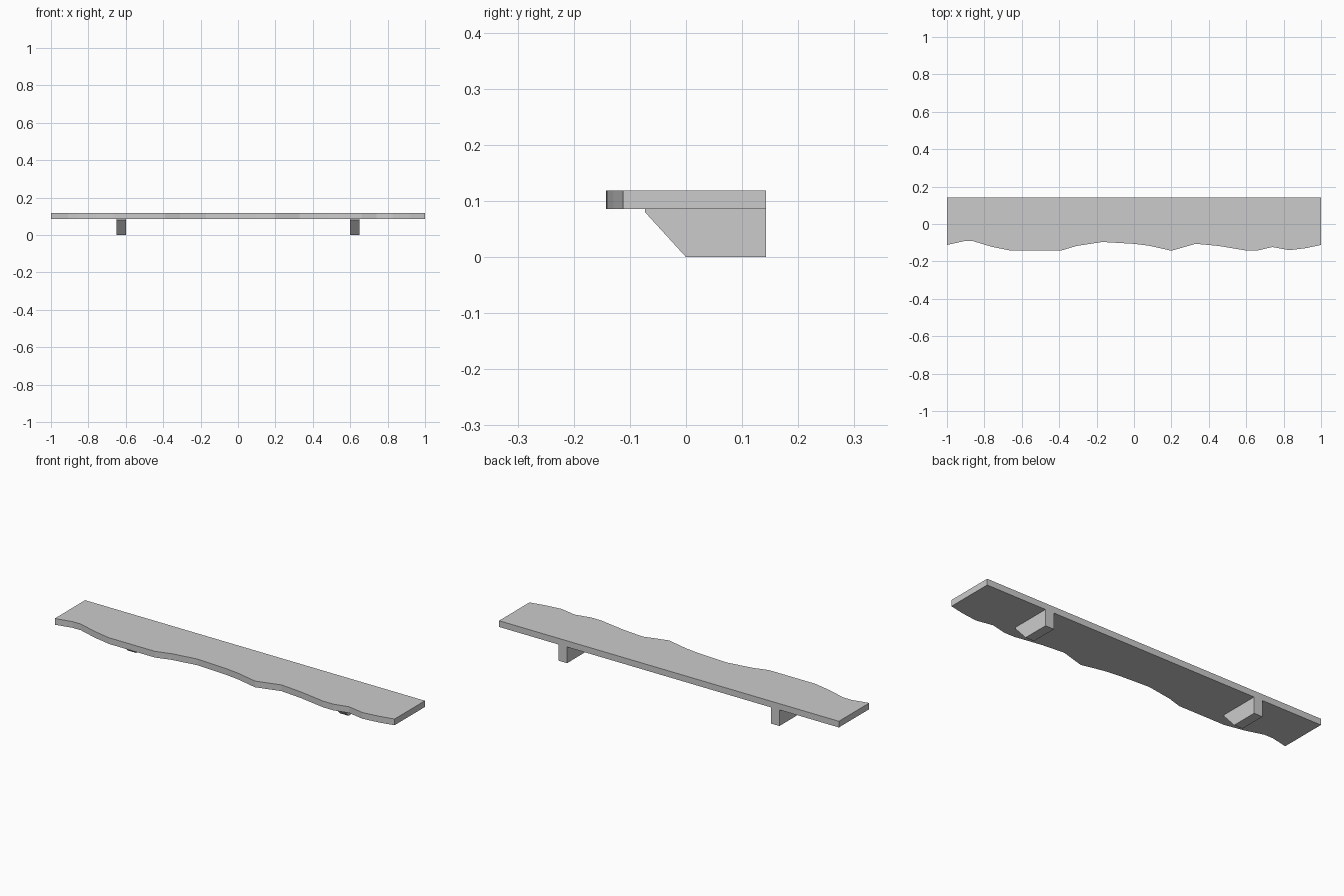
import bpy
import bmesh
from mathutils import Vector

cube = bpy.data.objects.get("Cube")
if cube:
    bpy.data.objects.remove(cube, do_unlink=True)

grey = bpy.data.materials.new("light_grey")
grey.use_nodes = True
colour = (0.6, 0.6, 0.6, 1)
grey.diffuse_color = colour
grey.node_tree.nodes["Principled BSDF"].inputs["Base Color"].default_value = colour


def extrude_profile(name, points, offset):
    """Make a solid by pushing a flat outline along an offset."""
    bm = bmesh.new()
    face = bm.faces.new([bm.verts.new(p) for p in points])
    result = bmesh.ops.extrude_face_region(bm, geom=[face], use_keep_orig=True)
    moved = [v for v in result["geom"] if isinstance(v, bmesh.types.BMVert)]
    bmesh.ops.translate(bm, verts=moved, vec=Vector(offset))
    bmesh.ops.recalc_face_normals(bm, faces=bm.faces)
    mesh = bpy.data.meshes.new(name)
    bm.to_mesh(mesh)
    bm.free()
    mesh.materials.append(grey)
    obj = bpy.data.objects.new(name, mesh)
    bpy.context.collection.objects.link(obj)
    return obj


BACK = 0.143
SHELF_BOTTOM, SHELF_TOP = 0.086, 0.119

# Shelf board with a straight back and a wavy natural front edge
wavy_edge = [
    (-1, -0.112), (-0.91, -0.092), (-0.86, -0.092), (-0.76, -0.122),
    (-0.66, -0.142), (-0.39, -0.142), (-0.31, -0.118), (-0.17, -0.096),
    (0, -0.106), (0.08, -0.116), (0.2, -0.143), (0.33, -0.106),
    (0.45, -0.117), (0.6, -0.142), (0.66, -0.142), (0.74, -0.123),
    (0.83, -0.14), (0.92, -0.129), (1, -0.112),
]
outline = wavy_edge + [(1, BACK), (-1, BACK)]
extrude_profile("shelf_board", [(x, y, SHELF_BOTTOM) for x, y in outline],
                (0, 0, SHELF_TOP - SHELF_BOTTOM))

# Two brackets under the board with sloping fronts
bracket = [(BACK, 0), (0, 0), (-0.073, 0.08), (-0.073, SHELF_BOTTOM), (BACK, SHELF_BOTTOM)]
for side, x in (("right", -0.65), ("left", 0.6)):
    extrude_profile(side + "_bracket", [(x, y, z) for y, z in bracket], (0.05, 0, 0))
